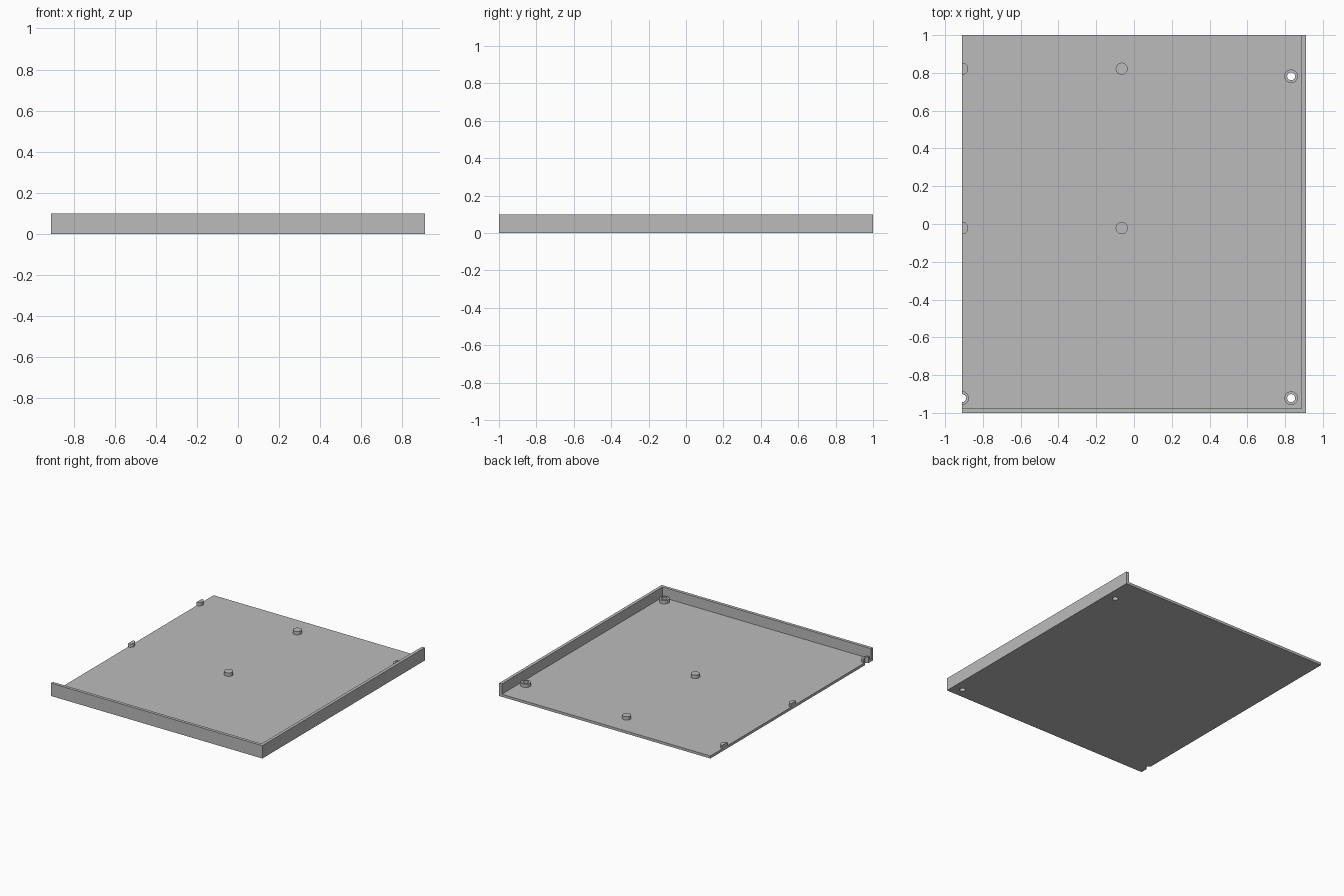
import bpy
import bmesh
from mathutils import Matrix, Vector

if "Cube" in bpy.data.objects:
    bpy.data.objects.remove(bpy.data.objects["Cube"], do_unlink=True)

HALF_X, HALF_Y = 0.91, 1.0
HEIGHT, FLOOR, WALL = 0.1, 0.02, 0.024
POST_TOP = 0.047

grey = bpy.data.materials.new("plain_grey")
grey.use_nodes = True
grey.diffuse_color = (0.5, 0.5, 0.5, 1)
grey.node_tree.nodes["Principled BSDF"].inputs["Base Color"].default_value = (0.5, 0.5, 0.5, 1)


def finish(name, bm):
    bmesh.ops.recalc_face_normals(bm, faces=bm.faces)
    mesh = bpy.data.meshes.new(name)
    bm.to_mesh(mesh)
    bm.free()
    mesh.materials.append(grey)
    obj = bpy.data.objects.new(name, mesh)
    bpy.context.collection.objects.link(obj)
    return obj


def cylinder(name, x, y, radius, z0, z1, clip=True):
    bm = bmesh.new()
    bmesh.ops.create_cone(bm, cap_ends=True, segments=32, radius1=radius, radius2=radius,
                          depth=z1 - z0, matrix=Matrix.Translation((x, y, (z0 + z1) / 2)))
    # Posts on the open right edge are sliced flush with it
    if clip and x - radius < -HALF_X:
        bmesh.ops.bisect_plane(bm, geom=bm.verts[:] + bm.edges[:] + bm.faces[:],
                               plane_co=Vector((-HALF_X, 0, 0)), plane_no=Vector((-1, 0, 0)),
                               clear_outer=True)
        bmesh.ops.holes_fill(bm, edges=[e for e in bm.edges if e.is_boundary])
    return finish(name, bm)


def extrude_outline(name, points, z0, z1):
    bm = bmesh.new()
    face = bm.faces.new([bm.verts.new((x, y, z0)) for x, y in points])
    top = bmesh.ops.extrude_face_region(bm, geom=[face])["geom"]
    bmesh.ops.translate(bm, vec=(0, 0, z1 - z0),
                        verts=[v for v in top if isinstance(v, bmesh.types.BMVert)])
    return finish(name, bm)


def cut(obj, cutter):
    mod = obj.modifiers.new("hole", "BOOLEAN")
    mod.operation, mod.solver, mod.object = "DIFFERENCE", "EXACT", cutter
    bpy.context.view_layer.objects.active = obj
    bpy.ops.object.modifier_apply(modifier=mod.name)


def smooth(obj):
    bpy.ops.object.select_all(action="DESELECT")
    obj.select_set(True)
    bpy.context.view_layer.objects.active = obj
    bpy.ops.object.shade_smooth_by_angle()


# Floor panel
floor = extrude_outline("floor_panel", [(-HALF_X, -HALF_Y), (HALF_X, -HALF_Y),
                                        (HALF_X, HALF_Y), (-HALF_X, HALF_Y)], 0, FLOOR)

# L-shaped rim along the front and left sides
ix, iy = HALF_X - WALL, -HALF_Y + WALL
extrude_outline("rim_wall", [(-HALF_X, -HALF_Y), (HALF_X, -HALF_Y), (HALF_X, HALF_Y),
                             (ix, HALF_Y), (ix, iy), (-HALF_X, iy)], FLOOR, HEIGHT)

# Solid support posts
for x, side in ((-0.065, "middle"), (-HALF_X, "edge")):
    for y, place in ((0.822, "back"), (-0.022, "centre")):
        smooth(cylinder(f"support_post_{side}_{place}", x, y, 0.032, FLOOR, POST_TOP))

# Hollow screw posts with holes through the floor
for name, x, y in (("back_left", 0.832, 0.782), ("front_left", 0.832, -0.922),
                   ("front_right", -HALF_X, -0.922)):
    post = cylinder("screw_post_" + name, x, y, 0.036, FLOOR, POST_TOP)
    cutter = cylinder("hole_cutter", x, y, 0.021, -0.05, HEIGHT, clip=False)
    cutter.hide_render = True
    cut(post, cutter)
    cut(floor, cutter)
    bpy.data.objects.remove(cutter, do_unlink=True)
    smooth(post)
smooth(floor)
